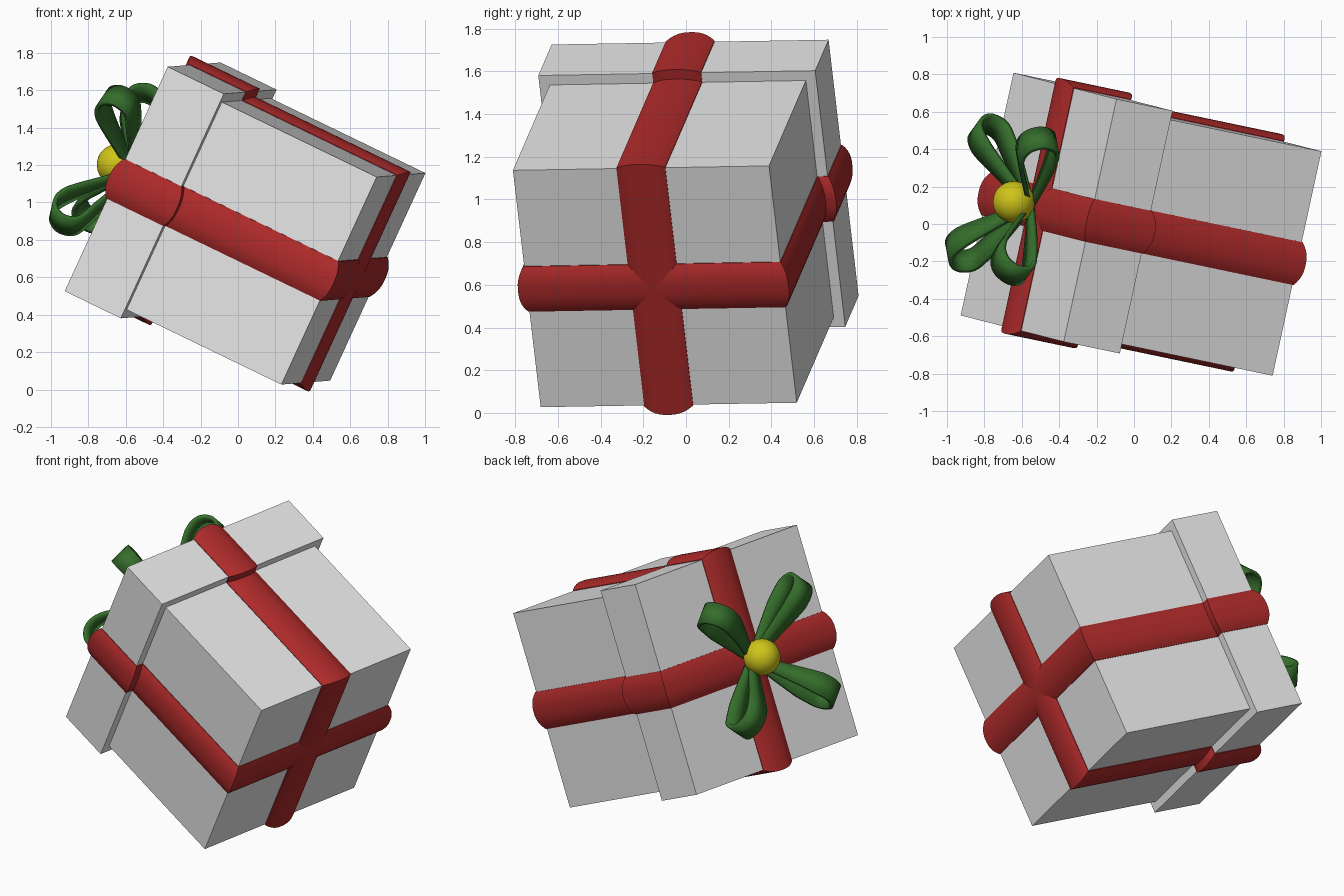
import bpy, bmesh, math
from mathutils import Matrix, Vector

cube = bpy.data.objects.get("Cube")
if cube:
    bpy.data.objects.remove(cube, do_unlink=True)


def material(name, colour):
    mat = bpy.data.materials.new(name)
    mat.use_nodes = True
    mat.diffuse_color = (*colour, 1)
    mat.node_tree.nodes["Principled BSDF"].inputs["Base Color"].default_value = (*colour, 1)
    return mat


WHITE = material("white_card", (0.8, 0.8, 0.8))
RED = material("red_ribbon", (0.42, 0.023, 0.023))
GREEN = material("green_ribbon", (0.035, 0.155, 0.024))
YELLOW = material("yellow_knot", (0.62, 0.55, 0.01))

# Tilted frame of the whole parcel: side, depth and lid directions
side = Vector((0.415, -0.106, 0.904)).normalized()
lid_dir = side.cross(Vector((0.212, 0.977, 0.016))).normalized()
depth = lid_dir.cross(side)
TILT = Matrix((side, depth, lid_dir)).transposed().to_4x4()
TILT.translation = (0.617, -0.146, 0.592)

BASE = (0.614, 0.0, 0.945)   # half width, bottom, top
LID = (0.664, 0.935, 1.274)


def add_object(name, bm, mat, turn=0.0, smooth=True):
    bmesh.ops.recalc_face_normals(bm, faces=bm.faces)
    mesh = bpy.data.meshes.new(name)
    bm.to_mesh(mesh)
    bm.free()
    obj = bpy.data.objects.new(name, mesh)
    bpy.context.collection.objects.link(obj)
    mesh.materials.append(mat)
    obj.matrix_world = TILT @ Matrix.Rotation(turn, 4, 'Z')
    if smooth:
        bpy.ops.object.select_all(action='DESELECT')
        obj.select_set(True)
        bpy.context.view_layer.objects.active = obj
        bpy.ops.object.shade_smooth_by_angle(angle=math.radians(35))
    return obj


def add_box(name, dims):
    half, low, high = dims
    bm = bmesh.new()
    bmesh.ops.create_cube(bm, size=1)
    for v in bm.verts:
        v.co = (v.co.x * 2 * half, v.co.y * 2 * half, high if v.co.z > 0 else low)
    add_object(name, bm, WHITE, smooth=False)


def add_band(name, dims, turn):
    """Bulging ribbon wrapped round a box, mitred at the corners."""
    half, low, high = dims
    bm = bmesh.new()
    rings = []
    steps = 12
    for i in range(steps + 1):
        s = 2 * i / steps - 1
        d = 0.004 + 0.031 * (1 - abs(s) ** 2.5)
        y = 0.117 * s
        rings.append([bm.verts.new((x * (half + d), y, z)) for x, z in
                      ((-1, low - d), (1, low - d), (1, high + d), (-1, high + d))])
    for a, b in zip(rings, rings[1:]):
        for k in range(4):
            n = (k + 1) % 4
            bm.faces.new((a[k], a[n], b[n], b[k]))
    bm.faces.new(rings[0])
    bm.faces.new(rings[-1])
    add_object(name, bm, RED, turn)


# Box, lid and the crossed ribbons
for part, dims in (("base", BASE), ("lid", LID)):
    add_box("box_" + part, dims)
    for i in range(2):
        add_band(f"{part}_ribbon_{i + 1}", dims, i * math.pi / 2)

# Bow loops: teardrop path (outward, upward), narrow at the root
PATH = [Vector(p) for p in ((0, 0), (.18, .13), (.36, .245), (.47, .255), (.53, .185),
                            (.5, .1), (.38, .065), (.2, .03), (0, 0))]


def spline(points, steps):
    """Smooth curve through the points."""
    ends = [points[0]] + points + [points[-1]]
    out = []
    for a, b, c, d in zip(ends, ends[1:], ends[2:], ends[3:]):
        for i in range(steps):
            t = i / steps
            out.append(0.5 * (2 * b + (c - a) * t + (2 * a - 5 * b + 4 * c - d) * t * t
                              + (3 * b - a - 3 * c + d) * t ** 3))
    return out + [points[-1]]


for i in range(4):
    bm = bmesh.new()
    rows = []
    for p in spline(PATH, 5):
        w = 0.022 + 0.048 * min(1, p.x / 0.36)
        rows.append([bm.verts.new((p.x, y, p.y + LID[2] + 0.05)) for y in (-w, w)])
    for a, b in zip(rows, rows[1:]):
        bm.faces.new((a[0], a[1], b[1], b[0]))
    loop = add_object(f"bow_loop_{i + 1}", bm, GREEN, math.pi * (0.25 + 0.5 * i))
    solid = loop.modifiers.new("thickness", 'SOLIDIFY')
    solid.thickness = 0.024
    solid.offset = 0

# Round knot in the middle of the bow
bm = bmesh.new()
bmesh.ops.create_uvsphere(bm, u_segments=32, v_segments=16, radius=0.112,
                          matrix=Matrix.Translation((0, 0, LID[2] + 0.15)))
add_object("bow_knot", bm, YELLOW)
